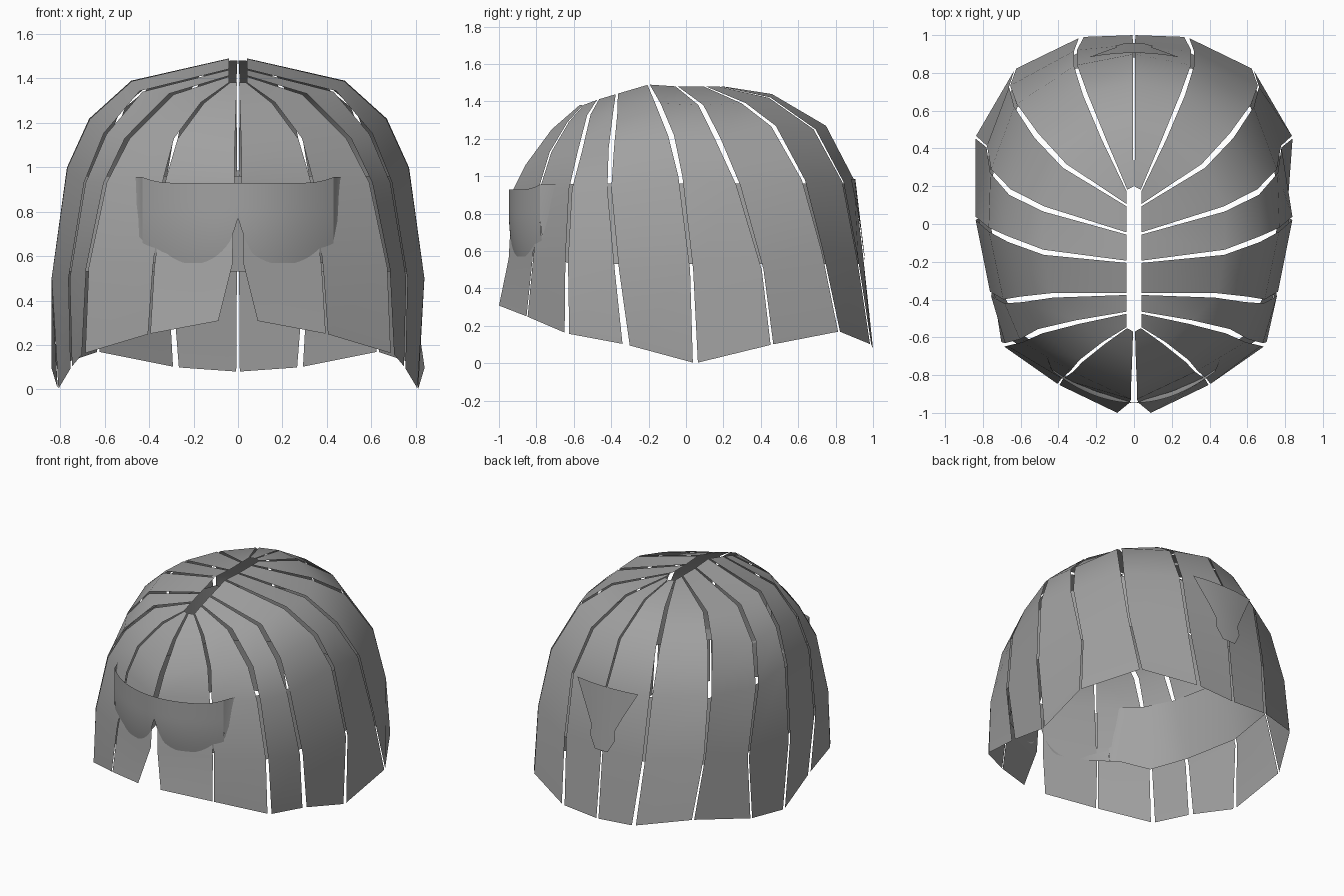
import bpy
import bmesh
from mathutils import Vector

cube = bpy.data.objects.get("Cube")
if cube:
    bpy.data.objects.remove(cube, do_unlink=True)

grey = bpy.data.materials.new("plain_grey")
grey.use_nodes = True
grey.diffuse_color = (0.36, 0.36, 0.36, 1)
grey.node_tree.nodes["Principled BSDF"].inputs["Base Color"].default_value = (0.36, 0.36, 0.36, 1)


def sheet(name, columns):
    """Smooth open sheet; columns run leftwards as seen from outside, each from top to bottom."""
    bm = bmesh.new()
    grid = [[bm.verts.new(p) for p in col] for col in columns]
    for a, b in zip(grid, grid[1:]):
        for j in range(len(a) - 1):
            bm.faces.new((a[j], b[j], b[j + 1], a[j + 1]))
    mesh = bpy.data.meshes.new(name)
    bm.to_mesh(mesh)
    bm.free()
    mesh.materials.append(grey)
    for poly in mesh.polygons:
        poly.use_smooth = True
    obj = bpy.data.objects.new(name, mesh)
    bpy.context.scene.collection.objects.link(obj)
    return obj


def mirror(columns):
    return [[Vector((-p.x, p.y, p.z)) for p in col] for col in reversed(columns)]


# Seam lines between the panels, crown to rim, from the back round to the front
back_seam = [(0, .2, 1.48), (0, .46, 1.44), (0, .75, 1.27), (0, .9, .98), (0, .95, .55), (0, 1, .08)]
side_seams = [
    [(.04, .18, 1.48), (.16, .45, 1.42), (.26, .69, 1.25), (.31, .84, .97), (.31, .92, .55), (.28, .99, .1)],
    [(.04, .1, 1.48), (.37, .31, 1.39), (.52, .47, 1.27), (.63, .63, .98), (.66, .73, .6), (.63, .82, .17)],
    [(.04, -.05, 1.48), (.48, .08, 1.38), (.66, .17, 1.2), (.76, .28, .95), (.78, .41, .5), (.84, .46, .1)],
    [(.04, -.2, 1.49), (.48, -.15, 1.39), (.67, -.08, 1.22), (.77, -.03, 1), (.84, .03, .5), (.81, .05, 0)],
    [(.04, -.37, 1.44), (.44, -.38, 1.34), (.6, -.4, 1.15), (.69, -.41, .93), (.76, -.37, .5), (.75, -.32, .1)],
    [(.04, -.47, 1.41), (.3, -.52, 1.33), (.5, -.57, 1.13), (.6, -.62, .93), (.68, -.64, .55), (.7, -.64, .16)],
    [(.04, -.55, 1.38), (.16, -.63, 1.29), (.28, -.725, 1.13), (.33, -.78, .95), (.38, -.82, .55), (.4, -.85, .25)],
]
front_seam = [(.003, -.57, 1.38), (.005, -.72, 1.25), (.01, -.86, 1.06), (.012, -.93, .92), (.02, -.95, .56), (.08, -1.004, .31)]
seams = [[Vector(p) for p in s] for s in [back_seam, *side_seams, front_seam]]

# Gap along a seam by row, and how open each seam is above and below
row_gaps = (.006, .014, .016, .011, .012, .02)
upper_open = (.4, .8, 1, 1, 1, 1, 1, .6, .4)
lower_open = (.4, .7, .4, .4, .7, 1, .8, .3, .5)


def seam_gaps(i):
    return [g * (upper_open[i] if row < 4 else lower_open[i]) for row, g in enumerate(row_gaps)]


def shrink(p, q, gap):
    return p + (q - p).normalized() * min(gap, (q - p).length / 4)


# Shell panels, mirrored left to right
panel_names = ["back", "back_corner", "rear_side", "mid_rear_side",
               "mid_front_side", "front_side", "front_corner", "front"]
for i, name in enumerate(panel_names):
    a, b = seams[i], seams[i + 1]
    cols = [[shrink(p, q, g) for p, q, g in zip(a, b, seam_gaps(i))],
            [shrink(q, p, g) for p, q, g in zip(a, b, seam_gaps(i + 1))]]
    sheet(name + "_panel_left", cols)
    sheet(name + "_panel_right", mirror(cols))


# Eye cover surface, bulging through the flat front panels as two lobes
half_width, low_edge = .43, .57


def cover_point(x, z):
    return Vector((x, -.947 + .9 * x * x + .48 * max(0, .8 - z) ** 2, z))


cover = []
steps, rows = 48, 12
for i in range(steps + 1):
    x = half_width * (1 - 2 * i / steps)
    side = abs(x)
    top = .93 + .025 * max(0, (side - .3) / .13) ** 2
    low = low_edge + .2 * max(0, 1 - side / .12) ** 2
    cover.append([cover_point(x, top + (low - top) * j / rows) for j in range(rows + 1)])
sheet("eye_cover", cover)

# Inner band running behind the panels, tucked in before it meets the cover's ends
band = []
for s in seams[:-2]:
    top, bottom = s[3].copy(), s[4].copy()
    top.z, bottom.z = .96, .53
    col = [top, top.lerp(bottom, .5), bottom]
    band.append([Vector((p.x * .98, p.y * .98, p.z)) for p in col])
band[-1] = [p * .98 + Vector((0, 0, p.z * .02)) for p in band[-1]]
band.append([Vector((.47, -.675, .955)), Vector((.47, -.695, .76)), Vector((.47, -.72, low_edge))])
band.append([cover_point(half_width, z) for z in (.955, .76, low_edge)])
sheet("inner_band", mirror(band)[:-1] + band)

# Tapered patch at the back
outline = [(.985, .24), (.8, .14), (.7, .09), (.64, .1), (.55, .05)]
patch = []
for i in range(9):
    t = i / 4 - 1
    patch.append([Vector((w * t, .906 + (.98 - z) * .12 - .4 * (w * t) ** 2, z)) for z, w in outline])
sheet("back_patch", patch)
